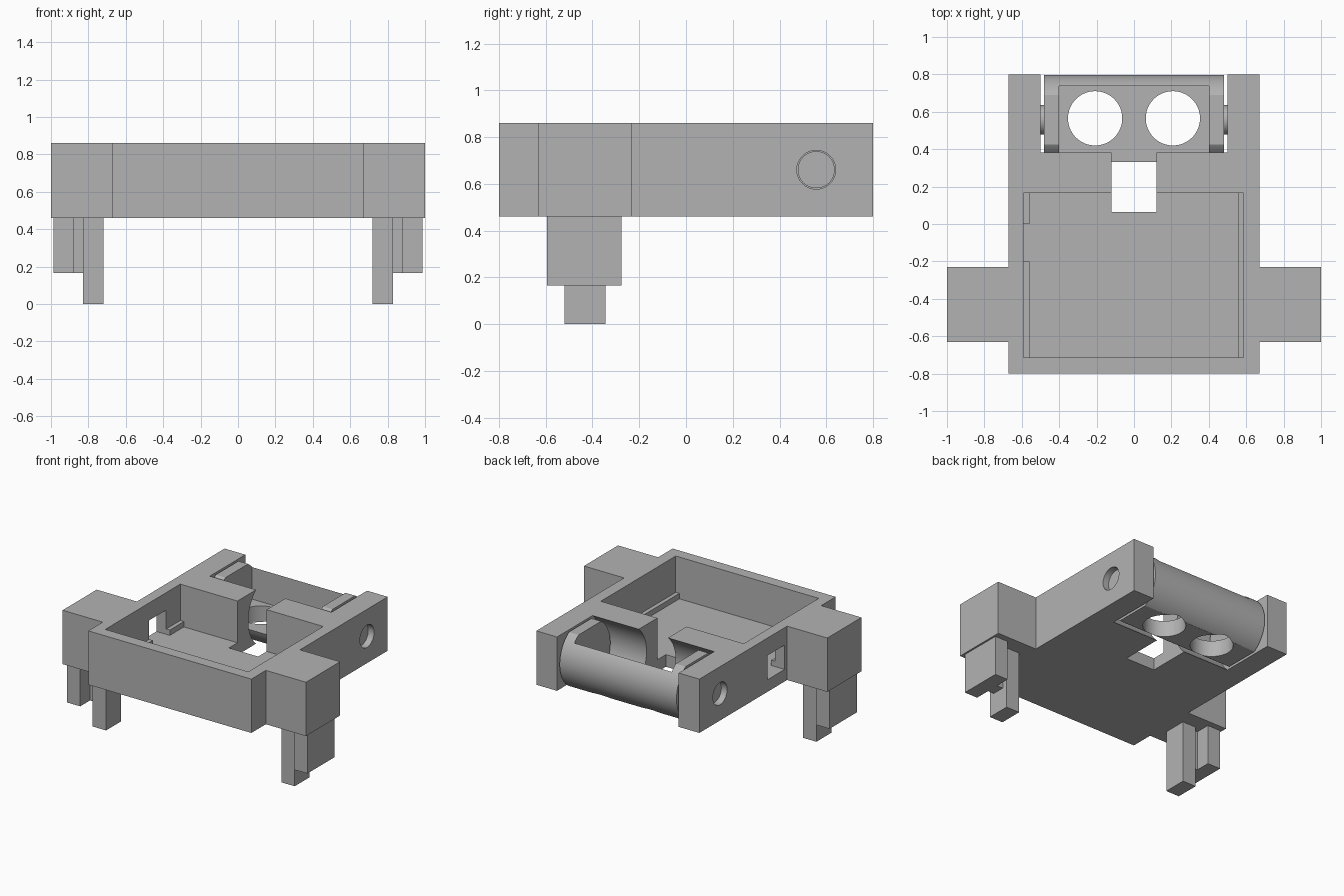
import bpy
import bmesh
import math
from mathutils import Matrix, Vector

cube = bpy.data.objects.get("Cube")
if cube:
    bpy.data.objects.remove(cube, do_unlink=True)

grey = bpy.data.materials.new("plain_grey")
grey.use_nodes = True
COLOUR = (0.45, 0.45, 0.45, 1)
grey.diffuse_color = COLOUR
grey.node_tree.nodes["Principled BSDF"].inputs["Base Color"].default_value = COLOUR

BOTTOM, TOP = 0.46, 0.86
AXLE_Y, AXLE_Z = 0.557, 0.66


def finish(name, bm):
    bmesh.ops.recalc_face_normals(bm, faces=bm.faces)
    mesh = bpy.data.meshes.new(name)
    bm.to_mesh(mesh)
    bm.free()
    mesh.materials.append(grey)
    obj = bpy.data.objects.new(name, mesh)
    bpy.context.collection.objects.link(obj)
    return obj


def box(name, x, y, z):
    bm = bmesh.new()
    size = Vector((x[1] - x[0], y[1] - y[0], z[1] - z[0]))
    centre = Vector((sum(x), sum(y), sum(z))) / 2
    bmesh.ops.create_cube(bm, size=1, matrix=Matrix.Translation(centre) @ Matrix.Diagonal(size).to_4x4())
    return finish(name, bm)


def cylinder(name, radius, length, centre, along_x=True):
    bm = bmesh.new()
    turn = Matrix.Rotation(math.pi / 2 if along_x else 0, 4, "Y")
    bmesh.ops.create_cone(bm, cap_ends=True, segments=96, radius1=radius, radius2=radius,
                          depth=length, matrix=Matrix.Translation(centre) @ turn)
    return finish(name, bm)


def prism(name, outline, z0, z1):
    bm = bmesh.new()
    face = bm.faces.new([bm.verts.new((x, y, z0)) for x, y in outline])
    top = bmesh.ops.extrude_face_region(bm, geom=[face])["geom"]
    bmesh.ops.translate(bm, vec=(0, 0, z1 - z0), verts=[v for v in top if isinstance(v, bmesh.types.BMVert)])
    return finish(name, bm)


def combine(obj, others, operation="DIFFERENCE"):
    # Apply each boolean, then discard its helper
    for other in others:
        mod = obj.modifiers.new("cut", "BOOLEAN")
        mod.operation, mod.object, mod.solver = operation, other, "EXACT"
        bpy.context.view_layer.update()
        graph = bpy.context.evaluated_depsgraph_get()
        mesh = bpy.data.meshes.new_from_object(obj.evaluated_get(graph))
        obj.modifiers.clear()
        obj.data = mesh
        bpy.data.objects.remove(other, do_unlink=True)


# Frame with side ears
half = [(0.67, -0.8), (0.67, -0.63), (1, -0.63), (1, -0.23), (0.67, -0.23), (0.67, 0.8)]
frame = prism("frame", half + [(-x, y) for x, y in reversed(half)], BOTTOM, TOP)
combine(frame, [
    box("tray_cut", (-0.59, 0.585), (-0.715, 0.165), (0.55, 1)),
    cylinder("drum_recess_cut", 0.265, 1, (0, AXLE_Y, AXLE_Z)),
    box("rear_cut", (-0.5, 0.5), (AXLE_Y, 1), (0.3, 1)),
    box("slot_cut", (-0.12, 0.12), (0.065, 0.5), (0.3, 1)),
    box("window_cut", (-0.8, -0.57), (-0.2, 0), (0.55, 0.73)),
    cylinder("axle_hole_cut", 0.083, 2, (0, AXLE_Y, AXLE_Z)),
])

# Rails along the tray walls, with a gap at the window
box("left_rail", (0.555, 0.586), (-0.716, 0.166), (0.549, 0.59))
box("right_front_rail", (-0.591, -0.56), (-0.716, -0.2), (0.549, 0.59))
box("right_rear_rail", (-0.591, -0.56), (0, 0.166), (0.549, 0.59))

# Swivelling drum with pocket and two round openings
drum = cylinder("drum", 0.24, 0.96, (0, AXLE_Y, AXLE_Z))
combine(drum, [
    box("top_trim", (-1, 1), (0, 1), (TOP, 1.2)),
    box("bottom_trim", (-1, 1), (0, 1), (0.2, BOTTOM)),
    box("pocket_cut", (-0.4, 0.4), (0, 0.738), (0.58, 1.2)),
])
combine(drum, [cylinder("opening_cut", 0.145, 1, (x, 0.565, 0.5), False) for x in (-0.208, 0.208)])

# Axle pins and legs on both sides
for side, label in ((1, "left"), (-1, "right")):
    def span(a, b):
        return tuple(sorted((side * a, side * b)))

    cylinder(label + "_axle_pin", 0.079, 0.15, (side * 0.55, AXLE_Y, AXLE_Z))
    box(label + "_inner_leg", span(0.72, 0.83), (-0.52, -0.345), (0, BOTTOM))
    box(label + "_leg_web", span(0.83, 0.88), (-0.48, -0.385), (0.165, BOTTOM))
    box(label + "_outer_leg", span(0.88, 0.987), (-0.595, -0.275), (0.165, BOTTOM))

# Smooth curved surfaces, keep edges sharp
bpy.ops.object.select_all(action="DESELECT")
for obj in bpy.context.collection.objects:
    if obj.type == "MESH" and grey.name in obj.data.materials:
        obj.select_set(True)
        bpy.context.view_layer.objects.active = obj
bpy.ops.object.shade_smooth_by_angle(angle=math.radians(30))
